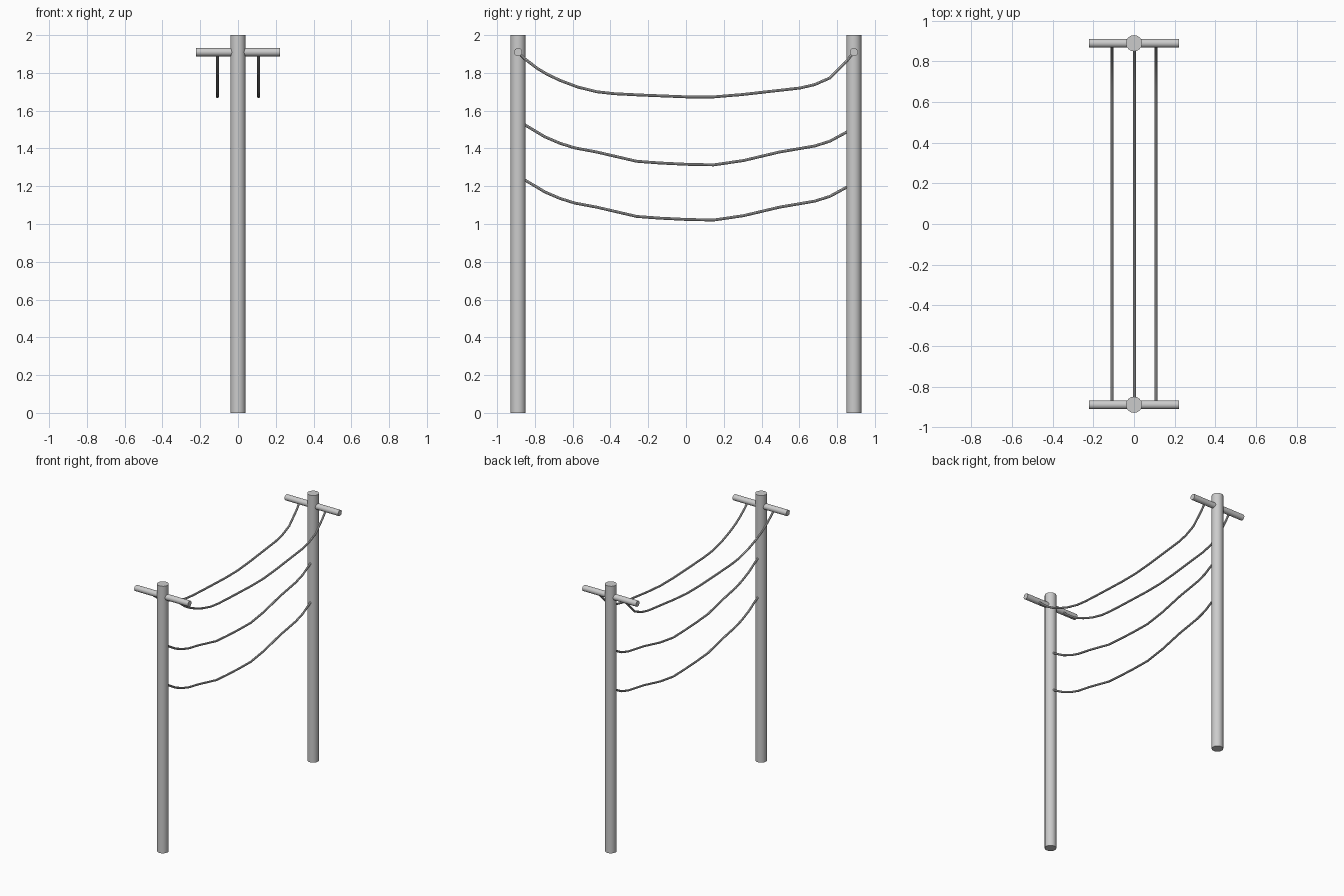
import bpy, math

if "Cube" in bpy.data.objects:
    bpy.data.objects.remove(bpy.data.objects["Cube"])

POST_Y, BAR_Z = 0.889, 1.91


def smooth(obj):
    bpy.ops.object.select_all(action='DESELECT')
    obj.select_set(True)
    bpy.context.view_layer.objects.active = obj
    bpy.ops.object.shade_smooth_by_angle(angle=math.radians(40))


def cylinder(name, radius, length, loc, rot=(0, 0, 0)):
    bpy.ops.mesh.primitive_cylinder_add(vertices=16, radius=radius, depth=length,
                                        location=loc, rotation=rot)
    obj = bpy.context.object
    obj.name = name
    smooth(obj)


def wire(name, x, path, drop=0.0):
    curve = bpy.data.curves.new(name, 'CURVE')
    curve.dimensions = '3D'
    curve.bevel_depth = 0.0075
    curve.bevel_resolution = 2
    curve.use_fill_caps = True
    spline = curve.splines.new('POLY')
    spline.points.add(len(path) - 1)
    for point, (y, z) in zip(spline.points, path):
        point.co = (x, y + 0.004, z - drop, 1)
    obj = bpy.data.objects.new(name, curve)
    bpy.context.collection.objects.link(obj)
    bpy.ops.object.select_all(action='DESELECT')
    obj.select_set(True)
    bpy.context.view_layer.objects.active = obj
    bpy.ops.object.convert(target='MESH')
    smooth(bpy.context.object)


# Posts and crossbars
for side, y in (("front", -POST_Y), ("back", POST_Y)):
    cylinder(side + "_post", 0.04, 2.0, (0, y, 1.0))
    cylinder(side + "_crossbar", 0.022, 0.444, (0, y, BAR_Z), (0, math.pi / 2, 0))

# Sagging wires as (y, z) paths
upper = [(-.893, 1.91), (-.857, 1.874), (-.79, 1.823), (-.74, 1.793), (-.67, 1.76),
         (-.577, 1.725), (-.476, 1.70), (-.386, 1.69), (-.25, 1.683), (0, 1.673),
         (.143, 1.673), (.29, 1.685), (.60, 1.72), (.677, 1.738), (.757, 1.773),
         (.84, 1.855), (.885, 1.91)]
lower = [(-.88, 1.545), (-.857, 1.525), (-.75, 1.461), (-.67, 1.427), (-.593, 1.403),
         (-.476, 1.381), (-.265, 1.332), (-.143, 1.323), (0, 1.316), (.143, 1.313),
         (.30, 1.336), (.49, 1.381), (.677, 1.413), (.757, 1.438), (.847, 1.487),
         (.88, 1.51)]

wire("left_crossbar_wire", -0.109, upper)
wire("right_crossbar_wire", 0.109, upper)
wire("middle_wire", 0.003, lower)
wire("bottom_wire", 0.003, lower, drop=0.292)
